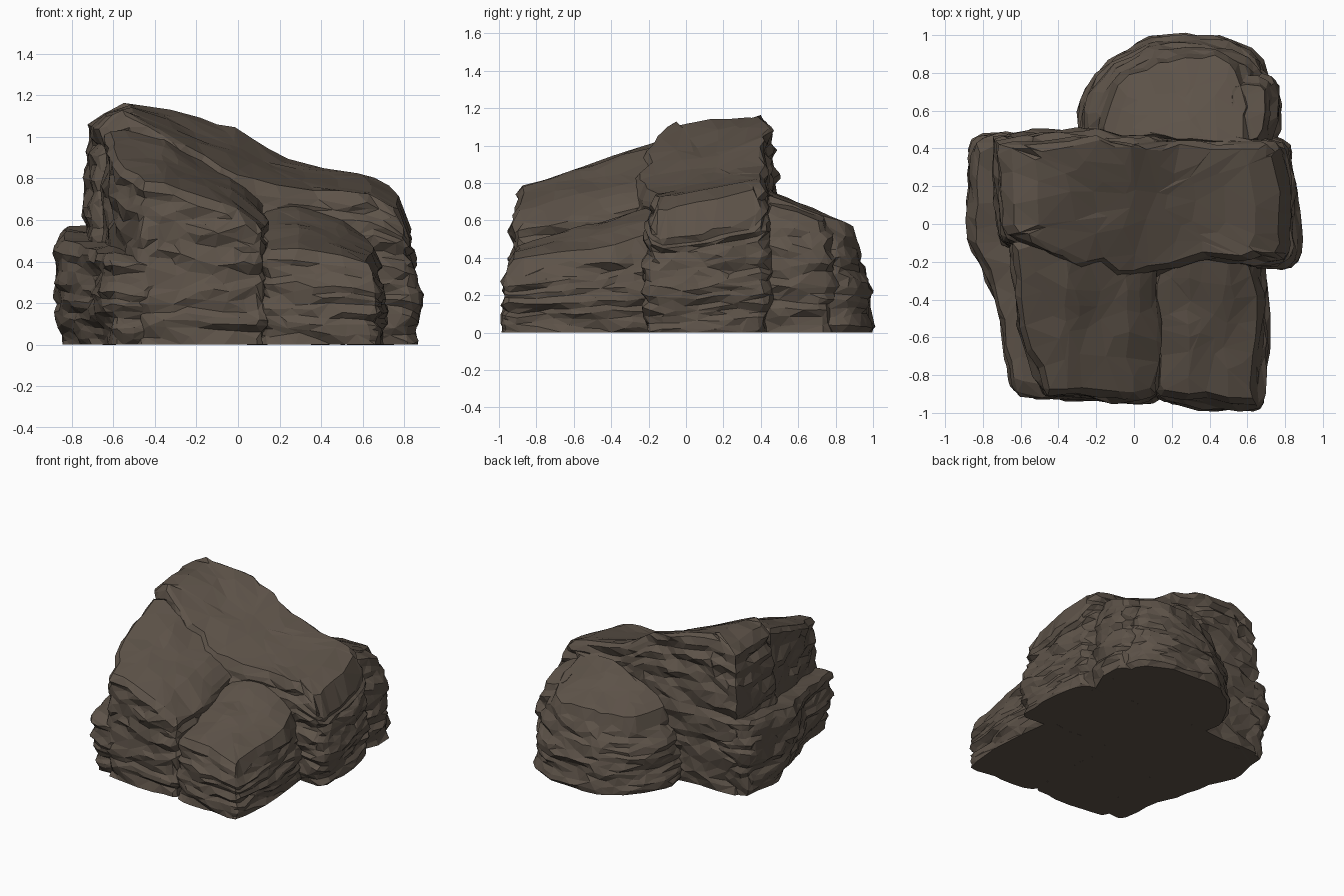
import bpy, bmesh, math, random
from mathutils import Vector, noise

if "Cube" in bpy.data.objects:
    bpy.data.objects.remove(bpy.data.objects["Cube"])

random.seed(7)
stone = bpy.data.materials.new("brown_stone")
stone.diffuse_color = (0.110, 0.086, 0.066, 1)
stone.use_nodes = True
stone.node_tree.nodes["Principled BSDF"].inputs["Base Color"].default_value = stone.diffuse_color


def interp(rows, x):
    """Front and back heights at x, from rows of (x, z_front, z_back)."""
    if x <= rows[0][0]:
        return rows[0][1:]
    for a, b in zip(rows, rows[1:]):
        if x <= b[0]:
            t = (x - a[0]) / (b[0] - a[0])
            return tuple(a[i] + t * (b[i] - a[i]) for i in (1, 2))
    return rows[-1][1:]


def resample(plan, step=0.042):
    """Evenly spaced outline with slightly softened corners."""
    pts = []
    for i, a in enumerate(plan):
        a, b = Vector(a), Vector(plan[(i + 1) % len(plan)])
        n = max(1, round((b - a).length / step))
        pts += [a.lerp(b, k / n) for k in range(n)]
    for _ in range(2):
        pts = [(pts[i - 1] + 2 * p + pts[(i + 1) % len(pts)]) / 4 for i, p in enumerate(pts)]
    if sum(a.x * b.y - a.y * b.x for a, b in zip(pts, pts[1:] + pts[:1])) < 0:
        pts.reverse()
    return pts


def rock(name, plan, rows, top_inset=0.06, base_inset=0.02, layers=19, seed=0):
    outline = resample(plan)
    c = sum(outline, Vector((0, 0))) / len(outline)
    n = len(outline)
    y0, y1 = min(p[1] for p in plan), max(p[1] for p in plan)
    # inward directions along the outline
    inward = []
    for i in range(n):
        t = (outline[(i + 1) % n] - outline[i - 1]).normalized()
        inward.append(Vector((-t.y, t.x)))

    def top(x, y):
        zf, zb = interp(rows, x)
        t = min(1, max(0, (y - y0) / (y1 - y0)))
        return zf + t * (zb - zf) + 0.02 * noise.noise(Vector((x * 5, y * 5, seed)))

    bm = bmesh.new()
    rings = []
    # layered sides with broken horizontal ledges
    for k in range(layers + 1):
        f = k / layers
        ledge = random.uniform(-0.006, 0.01)
        ring = []
        for p, d in zip(outline, inward):
            z = f * (top(p.x, p.y) - 0.03)
            if 0 < k < layers:
                z += 0.022 * noise.noise(Vector((p.x * 6, p.y * 6, k * 0.4 + seed)))
            q = Vector((p.x * 3.5 + seed, p.y * 3.5, z * 13))
            crack = 0.038 * noise.noise(q) + 0.02 * noise.noise(q * 2.3)
            inset = ledge + crack + top_inset * f ** 3 + base_inset * (1 - f) ** 2
            w = p + d * inset
            ring.append(bm.verts.new((w.x, w.y, max(0, z))))
        rings.append(ring)
    # broad sloping top
    edge = [Vector((v.co.x, v.co.y)) for v in rings[-1]]
    for s in (0.92, 0.75, 0.55, 0.35, 0.15):
        ring = []
        for p in edge:
            w = c + (p - c) * s
            ring.append(bm.verts.new((w.x, w.y, top(w.x, w.y))))
        rings.append(ring)
    for a, b in zip(rings, rings[1:]):
        for i in range(n):
            j = (i + 1) % n
            bm.faces.new((a[i], a[j], b[j], b[i]))
    bm.faces.new(rings[-1])
    bm.faces.new(rings[0][::-1])
    bmesh.ops.recalc_face_normals(bm, faces=bm.faces)
    bmesh.ops.triangulate(bm, faces=bm.faces)
    me = bpy.data.meshes.new(name)
    bm.to_mesh(me)
    bm.free()
    me.materials.append(stone)
    ob = bpy.data.objects.new(name, me)
    bpy.context.collection.objects.link(ob)
    # irregular chiselled facets
    dec = ob.modifiers.new("facets", 'DECIMATE')
    dec.ratio = 0.34
    return ob


# tall main block across the middle
rock("main_block",
     [(-0.78, 0.48), (-0.76, 0.2), (-0.72, -0.11), (-0.35, -0.24), (-0.06, -0.33), (0.1, -0.33),
      (0.32, -0.25), (0.6, -0.24), (0.84, -0.24), (0.89, -0.15), (0.88, 0.2), (0.84, 0.43),
      (0.72, 0.48), (0.2, 0.48), (-0.35, 0.51)],
     [(-0.72, 1.06, 1.09), (-0.55, 1.12, 1.17), (0, 0.78, 1.08), (0.22, 0.72, 0.92),
      (0.65, 0.69, 0.82), (0.78, 0.62, 0.76), (0.89, 0.50, 0.62)],
     top_inset=0.065, base_inset=0.04, layers=24, seed=1.3)

# front left block leaning on the main block
rock("front_left_block",
     [(-0.67, -0.08), (-0.62, -0.5), (-0.48, -0.92), (-0.05, -0.95), (0.14, -0.93),
      (0.15, -0.6), (0.13, -0.1)],
     [(-0.65, 0.76, 1.05), (-0.35, 0.755, 1.02), (0, 0.64, 0.83), (0.1, 0.56, 0.73)],
     top_inset=0.02, seed=4.7)

# front right rounded block
rock("front_right_block",
     [(0.06, -0.1), (0.06, -0.78), (0.11, -0.94), (0.35, -1.0), (0.69, -1.0), (0.71, -0.65),
      (0.72, -0.4), (0.67, -0.1)],
     [(0.08, 0.42, 0.69), (0.3, 0.43, 0.70), (0.5, 0.41, 0.62), (0.7, 0.36, 0.47)],
     top_inset=0.04, layers=15, seed=8.1)

# low ledge along the left
rock("left_ledge",
     [(-0.88, 0.45), (-0.91, 0.1), (-0.88, -0.1), (-0.73, -0.48), (-0.67, -0.86), (-0.61, -0.93),
      (-0.38, -0.93), (-0.3, -0.7), (-0.3, 0.3), (-0.5, 0.48), (-0.78, 0.5)],
     [(-0.9, 0.36, 0.60), (-0.6, 0.43, 0.57), (-0.36, 0.40, 0.5)],
     top_inset=0.03, base_inset=0.08, layers=15, seed=12.9)

# domed block at the back
rock("back_block",
     [(-0.29, 0.36), (-0.28, 0.58), (-0.21, 0.74), (-0.11, 0.87), (0.1, 0.98), (0.47, 0.98),
      (0.65, 0.88), (0.70, 0.7), (0.70, 0.36)],
     [(-0.3, 0.5, 0.4), (0, 0.68, 0.5), (0.3, 0.8, 0.54), (0.7, 0.76, 0.52)],
     top_inset=0.08, base_inset=-0.01, layers=16, seed=17.2)

# small buttress beside the back block
rock("back_buttress",
     [(0.45, 0.36), (0.45, 0.8), (0.68, 0.82), (0.77, 0.76), (0.78, 0.55), (0.72, 0.36)],
     [(0.45, 0.76, 0.64), (0.79, 0.66, 0.56)], top_inset=0.07, layers=15, seed=21.6)
